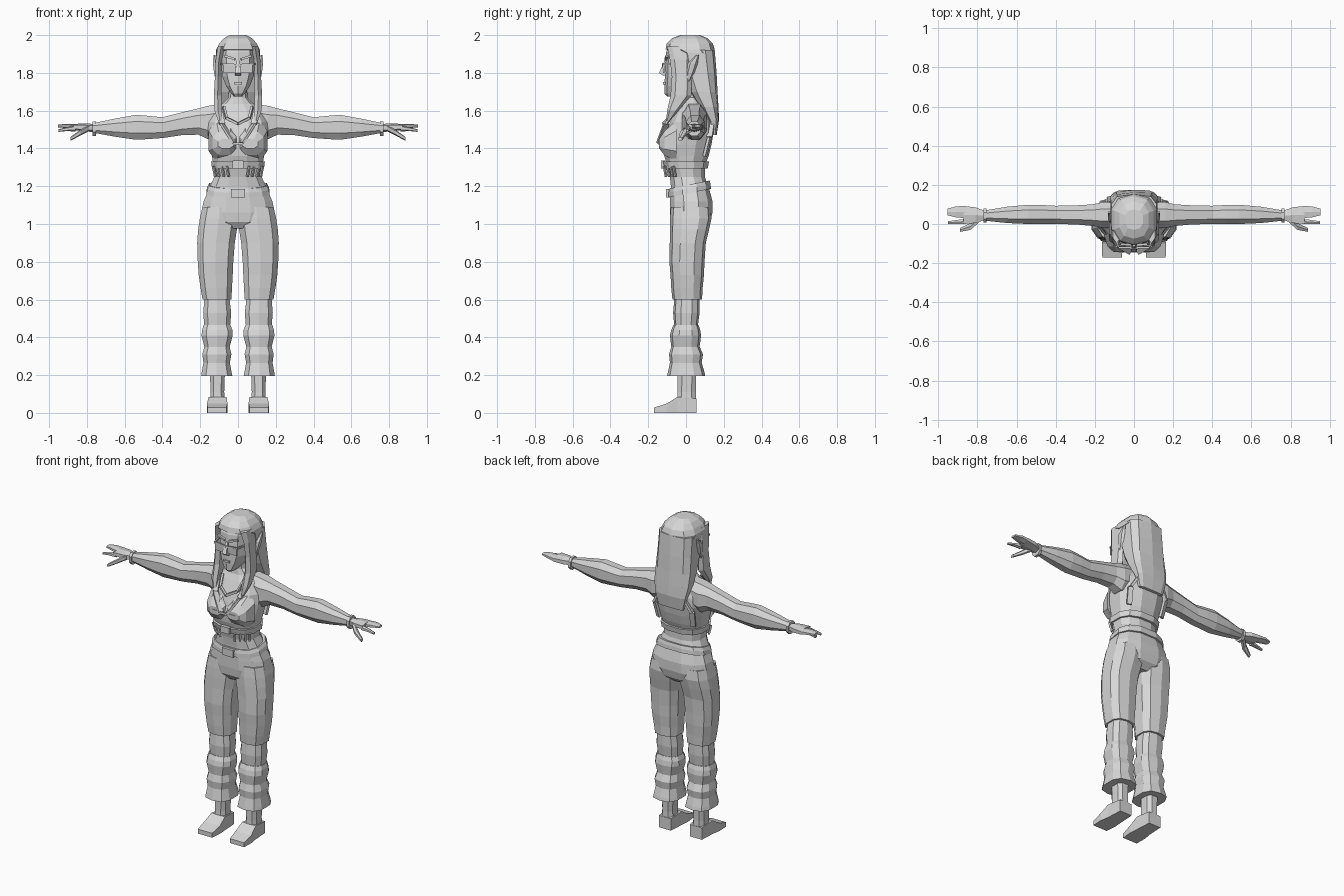
import bpy, bmesh, math
from mathutils import Vector, Matrix

grey = bpy.data.materials.new("plain_grey")
grey.diffuse_color = (0.68, 0.68, 0.68, 1)


def finish(name, bm, mirror):
    bmesh.ops.recalc_face_normals(bm, faces=bm.faces)
    me = bpy.data.meshes.new(name)
    bm.to_mesh(me)
    bm.free()
    me.materials.append(grey)
    ob = bpy.data.objects.new(name, me)
    bpy.context.collection.objects.link(ob)
    if mirror:
        m = ob.modifiers.new("mirror", 'MIRROR')
        m.use_mirror_merge = False
    return ob


def loft(name, axis, rings, n=10, power=0.8, mirror=False, tilt=0.0):
    """Skin rings (t, a0, a1, b0, b1) along an axis; a and b are the cross-section bounds."""
    unit = []
    for i in range(n):
        g = 2 * math.pi * (i + 0.5) / n
        c, s = math.cos(g), math.sin(g)
        unit.append((math.copysign(abs(c) ** power, c), math.copysign(abs(s) ** power, s)))
    mc = max(abs(u) for u, v in unit)
    ms = max(abs(v) for u, v in unit)
    bm = bmesh.new()
    loops = []
    for t, a0, a1, b0, b1 in rings:
        loop = []
        for u, v in unit:
            a = (a0 + a1) / 2 + u / mc * (a1 - a0) / 2
            b = (b0 + b1) / 2 + v / ms * (b1 - b0) / 2
            p = {'z': (a, b, t + tilt * b), 'x': (t, a, b), 'y': (a, t, b)}[axis]
            loop.append(bm.verts.new(p))
        loops.append(loop)
    for l, k in zip(loops, loops[1:]):
        for i in range(n):
            j = (i + 1) % n
            bm.faces.new((l[i], l[j], k[j], k[i]))
    bm.faces.new(loops[0])
    bm.faces.new(loops[-1])
    return finish(name, bm, mirror)


def sym(rings):
    """Rings (z, half width, y0, y1) centred on x = 0."""
    return [(z, -w, w, y0, y1) for z, w, y0, y1 in rings]


def bars(name, pts, w, t, mirror=False):
    """Chain of flat bars through the points."""
    bm = bmesh.new()
    for p, q in zip(pts, pts[1:]):
        p, q = Vector(p), Vector(q)
        d = q - p
        mat = (Matrix.Translation((p + q) / 2) @ d.to_track_quat('Z', 'Y').to_matrix().to_4x4()
               @ Matrix.Diagonal((w, t, d.length, 1)))
        bmesh.ops.create_cube(bm, size=1, matrix=mat)
    return finish(name, bm, mirror)


# Torso, neck and chest
loft("torso", 'z', sym([
    (1.14, .165, -.08, .12), (1.20, .148, -.08, .115), (1.25, .125, -.085, .10),
    (1.31, .130, -.10, .10), (1.36, .138, -.115, .12), (1.42, .15, -.12, .135),
    (1.48, .16, -.105, .145), (1.54, .16, -.085, .14), (1.60, .13, -.055, .12),
    (1.635, .085, -.035, .095), (1.67, .05, -.03, .065), (1.76, .046, -.03, .06)]), 12, .8)
loft("bust", 'y', [(-.142, .025, .105, 1.40, 1.45), (-.115, .008, .135, 1.365, 1.49),
                   (-.05, .0, .155, 1.33, 1.55)], 8, .8, True)
bars("lapel", [(.10, -.05, 1.62), (.085, -.105, 1.53), (.02, -.142, 1.43)], .03, .012, True)
bars("top_hem", [(-.08, -.142, 1.425), (.08, -.142, 1.425)], .008, .014)
bars("back_strap", [(.07, .14, 1.56), (.13, .125, 1.46), (.12, .10, 1.36)], .03, .015, True)
bars("necklace", [(.075, -.045, 1.62), (.06, -.09, 1.56), (.0, -.12, 1.53)], .012, .014, True)

# Rib band with buckle and fringe
loft("rib_band", 'z', sym([(1.295, .138, -.112, .115), (1.33, .142, -.122, .122)]), 12, .8)
bars("rib_buckle", [(0, -.122, 1.295), (0, -.122, 1.335)], .06, .02)
for i, x in enumerate((.06, .085, .11, .13)):
    y = -.105 + (x - .06) * .7
    bars("fringe_%d" % (i + 1), [(x, y - .01, 1.305), (x - .01, y, 1.25)], .012, .01, True)

# Hips and waist belt
loft("hips", 'z', sym([(.975, .09, -.055, .09), (1.01, .17, -.08, .128), (1.06, .195, -.085, .14),
                       (1.12, .182, -.085, .14), (1.19, .152, -.085, .122)]), 12, .8)
loft("belt", 'z', sym([(1.16, .168, -.092, .132), (1.185, .163, -.092, .13),
                       (1.205, .152, -.088, .125)]), 12, .8, tilt=.2)
bars("belt_buckle", [(0, -.095, 1.14), (0, -.095, 1.185)], .075, .02)

# Legs, knee wraps, cuffs and feet
loft("trouser_leg", 'z', [
    (.60, .035, .188, -.072, .085), (.66, .032, .198, -.078, .088), (.73, .028, .208, -.082, .095),
    (.80, .025, .213, -.088, .098), (.90, .017, .216, -.086, .105), (.97, .006, .211, -.086, .122),
    (1.03, .001, .202, -.085, .135), (1.09, .005, .188, -.08, .13)], 10, .75, True)
loft("knee", 'z', [(.455, .042, .178, -.062, .062), (.53, .036, .184, -.068, .072),
                   (.605, .045, .178, -.062, .072)], 10, .75, True)
loft("cuff", 'z', [
    (.195, .03, .195, -.10, .102), (.215, .034, .192, -.096, .098), (.265, .043, .183, -.085, .083),
    (.31, .035, .189, -.09, .09), (.35, .044, .178, -.078, .072), (.41, .028, .193, -.085, .08),
    (.44, .030, .190, -.078, .075), (.465, .04, .182, -.066, .066)], 10, .75, True)
loft("ankle", 'z', [(.05, .068, .148, -.048, .055), (.11, .073, .145, -.045, .052),
                    (.25, .068, .15, -.045, .055)], 8, .7, True)
loft("foot", 'y', [(-.17, .062, .162, 0, .028), (-.10, .056, .164, 0, .05),
                   (-.045, .06, .155, 0, .085), (.056, .066, .15, 0, .075)], 4, 1, True)

# Arms and hands
loft("arm", 'x', [
    (.09, -.02, .11, 1.47, 1.635), (.16, -.02, .112, 1.45, 1.625), (.21, -.01, .10, 1.473, 1.612),
    (.30, -.002, .095, 1.47, 1.59), (.40, .0, .093, 1.455, 1.565), (.47, .0, .097, 1.45, 1.572),
    (.54, .0, .098, 1.446, 1.578), (.65, .005, .088, 1.462, 1.558), (.77, .018, .068, 1.484, 1.533)],
    8, .85, True)
loft("bracelet", 'x', [(.753, .008, .078, 1.467, 1.542), (.77, .008, .078, 1.467, 1.542)], 8, .85, True)
loft("palm", 'x', [(.765, .02, .068, 1.487, 1.53), (.81, .005, .085, 1.49, 1.532),
                   (.87, .0, .092, 1.497, 1.53)], 6, .8, True)
loft("fingers", 'x', [(.86, .03, .092, 1.498, 1.528), (.91, .034, .09, 1.508, 1.53),
                      (.953, .045, .078, 1.512, 1.526)], 6, .8, True)
loft("index_finger", 'x', [(.86, .0, .026, 1.49, 1.522), (.91, -.001, .02, 1.492, 1.512),
                           (.95, .0, .014, 1.488, 1.502)], 6, .8, True)
loft("thumb", 'x', [(.79, .01, .05, 1.49, 1.525), (.835, -.03, .005, 1.468, 1.498),
                    (.888, -.04, -.02, 1.44, 1.46)], 6, .8, True)

# Face with nose, brow and glasses
loft("head", 'z', sym([
    (1.675, .022, -.10, -.02), (1.69, .035, -.113, .03), (1.73, .063, -.114, .07),
    (1.78, .083, -.112, .09), (1.85, .09, -.11, .10), (1.91, .092, -.105, .11),
    (1.95, .08, -.09, .10)]), 10, .8)
loft("nose", 'z', [(1.785, -.016, .016, -.12, -.09), (1.80, -.016, .016, -.142, -.09),
                   (1.865, -.007, .007, -.114, -.09)], 4, 1)
bars("lips", [(-.022, -.115, 1.745), (.022, -.115, 1.745)], .012, .012)
bars("glasses_lens", [(.045, -.117, 1.80), (.045, -.120, 1.845)], .062, .009, True)
bars("glasses_frame", [(0, -.124, 1.842), (.08, -.118, 1.847), (.108, .02, 1.85)], .008, .01, True)
bars("brow", [(.015, -.108, 1.872), (.07, -.102, 1.89)], .012, .012, True)

# Ears, pointed at the top
loft("ear", 'z', [(1.755, .105, .118, .0, .02), (1.80, .105, .127, .0, .045),
                  (1.85, .107, .133, .01, .062), (1.895, .12, .13, .055, .068)], 6, .9, True)

# Hair: crown, long back and front locks
loft("hair_crown", 'z', sym([
    (1.905, .118, -.055, .152), (1.925, .115, -.108, .152), (1.955, .10, -.102, .142),
    (1.983, .075, -.075, .115), (2.0, .045, -.03, .075)]), 10, .8)
loft("hair_back", 'z', sym([
    (1.47, .085, .135, .162), (1.55, .105, .115, .175), (1.62, .118, .07, .172),
    (1.70, .12, .02, .167), (1.80, .117, -.02, .162), (1.92, .115, -.045, .152)]), 10, .6)
loft("hair_lock", 'z', [
    (1.545, .085, .105, -.105, -.085), (1.60, .085, .125, -.10, -.04),
    (1.68, .088, .128, -.082, .03), (1.78, .088, .122, -.075, .03),
    (1.87, .085, .118, -.085, .03), (1.94, .07, .108, -.10, .03)], 6, .8, True)
